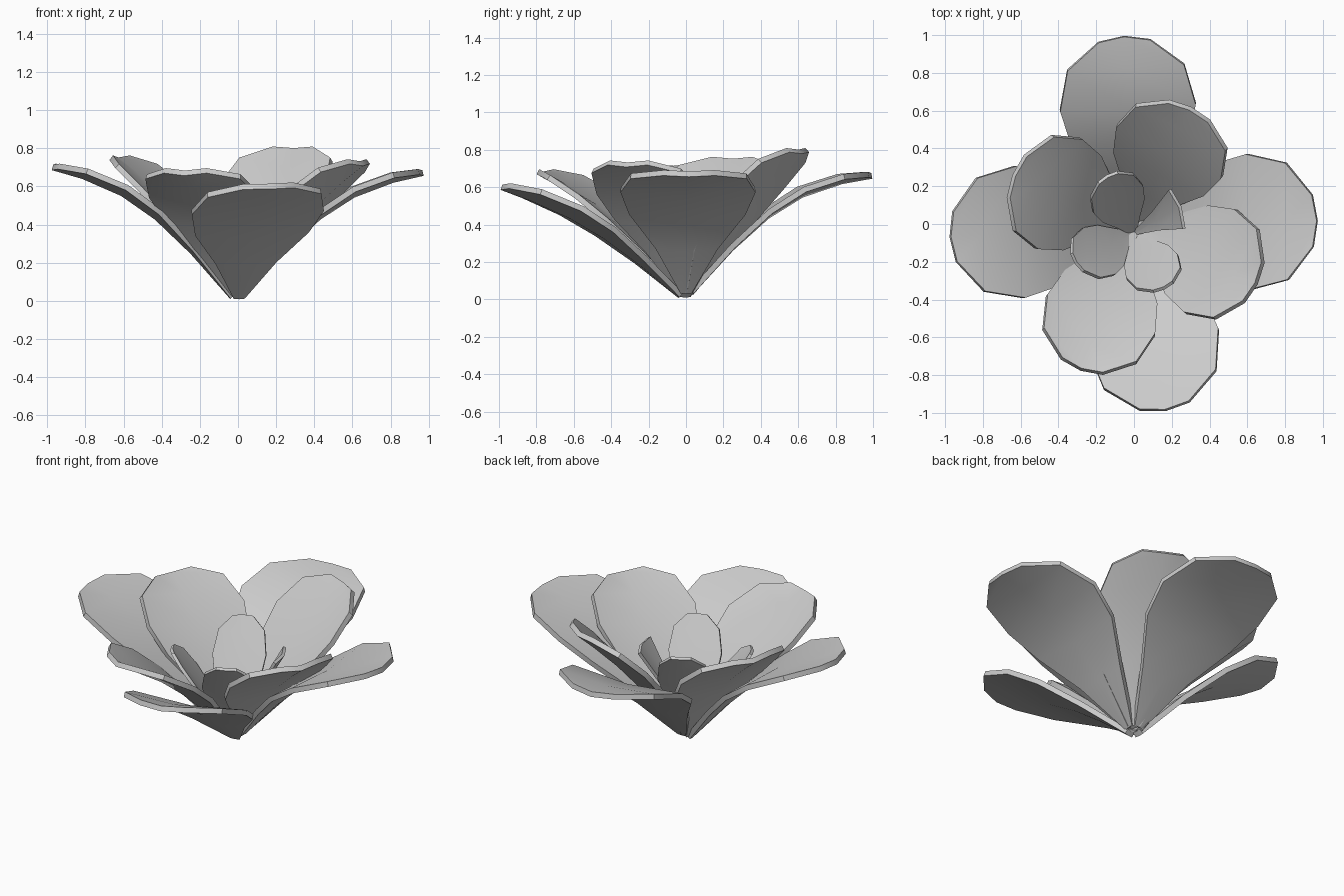
import bpy, bmesh, math
from mathutils import Vector

if "Cube" in bpy.data.objects:
    bpy.data.objects.remove(bpy.data.objects["Cube"])

# length fraction and relative half width along a petal
ROUND = [(0.0, 0.08), (0.22, 0.46), (0.42, 0.86), (0.61, 1.0), (0.83, 0.86), (0.975, 0.38)]
FAN = [(0.0, 0.08), (0.5, 0.5), (0.93, 1.0)]


def petal(name, azimuth, reach, height, half_width, bend, cup, roll, thickness, base,
          stations=ROUND):
    a = math.radians(azimuth)
    out = Vector((math.cos(a), math.sin(a), 0))
    side = Vector((-math.sin(a), math.cos(a), 0))
    start = Vector(base) if not isinstance(base, float) else out * 0.03 + Vector((0, 0, base))
    tip = out * reach + Vector((0, 0, height)) - start
    span = Vector((tip.x, tip.y, 0))
    bm = bmesh.new()
    rows = []
    for t, w in stations:
        row = []
        for u in (-1, 0, 1):
            # the middle of the last row reaches out to form a blunt tip
            s = 1.0 if (u == 0 and t > 0.9) else t
            z = tip.z * (s + bend * math.sin(math.pi * s))
            lift = cup * w * abs(u) + roll * w * half_width * u
            row.append(bm.verts.new(start + span * s + side * (u * w * half_width)
                                    + Vector((0, 0, z + lift))))
        rows.append(row)
    for r0, r1 in zip(rows, rows[1:]):
        for i in range(2):
            bm.faces.new((r0[i], r1[i], r1[i + 1], r0[i + 1]))
    bmesh.ops.recalc_face_normals(bm, faces=bm.faces)
    me = bpy.data.meshes.new(name)
    bm.to_mesh(me)
    bm.free()
    ob = bpy.data.objects.new(name, me)
    bpy.context.collection.objects.link(ob)
    sol = ob.modifiers.new("thickness", 'SOLIDIFY')
    sol.thickness = thickness
    sol.offset = 0
    bpy.ops.object.select_all(action='DESELECT')
    ob.select_set(True)
    bpy.context.view_layer.objects.active = ob
    bpy.ops.object.modifier_apply(modifier="thickness")
    bpy.ops.object.shade_smooth_by_angle(angle=math.radians(35))


# outer ring: wide petals curling outward
petal("outer_petal_back", 93, 0.995, 0.66, 0.36, 0.24, 0.03, 0.0, 0.03, 0.04)
petal("outer_petal_right", 1, 0.97, 0.67, 0.36, 0.22, 0.03, 0.0, 0.03, 0.04)
petal("outer_petal_front", 279.5, 1.0, 0.60, 0.35, 0.13, 0.03, 0.03, 0.03, 0.02)
petal("outer_petal_left", 184, 0.975, 0.70, 0.35, 0.20, 0.03, 0.0, 0.03, 0.02)

# middle ring: straighter, steeper petals
petal("middle_petal_back", 64, 0.68, 0.79, 0.31, 0.07, 0.06, 0.0, 0.03, 0.04)
petal("middle_petal_right", 334, 0.72, 0.72, 0.305, 0.09, 0.06, 0.0, 0.03, 0.04)
petal("middle_petal_front", 250, 0.82, 0.67, 0.305, 0.12, 0.06, 0.0, 0.03, 0.03)
petal("middle_petal_left", 158, 0.685, 0.74, 0.315, 0.10, 0.06, 0.0, 0.03, 0.03)

# heart: small upright petals, one of them a plain fan
HEART = (0.0, -0.05, 0.03)
petal("inner_petal_back", 119, 0.29, 0.62, 0.15, 0.03, 0.03, 0.0, 0.018, HEART)
petal("inner_petal_left", 214, 0.37, 0.54, 0.15, 0.03, 0.03, 0.0, 0.018, HEART)
petal("inner_petal_front", 295, 0.375, 0.59, 0.15, 0.03, 0.03, 0.0, 0.018, HEART)
petal("inner_petal_right", 20, 0.26, 0.54, 0.11, 0.03, 0.03, 0.0, 0.018, HEART, FAN)
